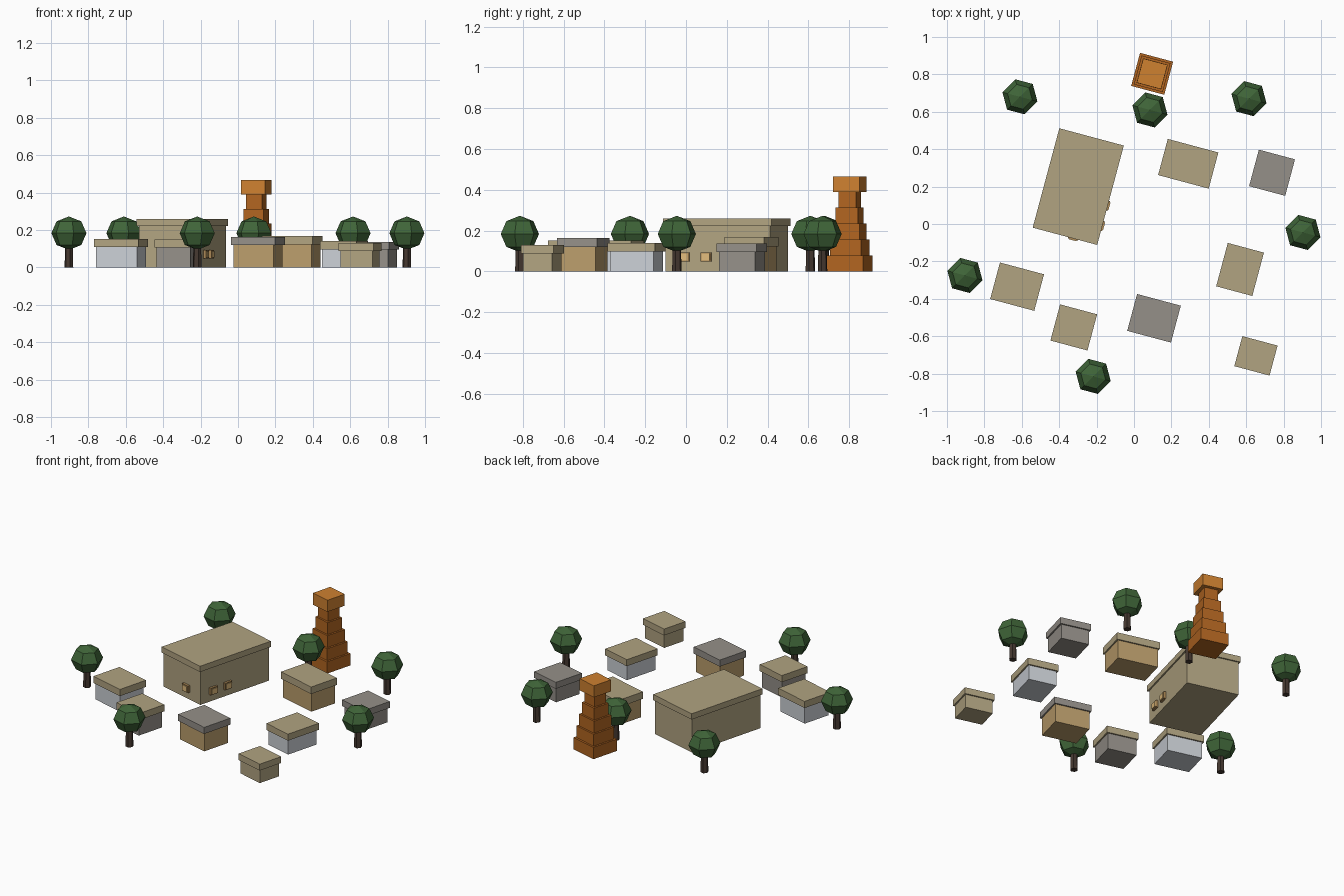
import bpy, math
from mathutils import Matrix, Vector

if "Cube" in bpy.data.objects:
    bpy.data.objects.remove(bpy.data.objects["Cube"])

ROT = Matrix.Rotation(math.radians(-15), 4, 'Z')


def mat(name, rgb):
    m = bpy.data.materials.new(name)
    m.diffuse_color = (*rgb, 1)
    m.use_nodes = True
    m.node_tree.nodes["Principled BSDF"].inputs["Base Color"].default_value = m.diffuse_color
    return m


STRAW = mat("straw_roof", (0.44, 0.37, 0.22))
TAN = mat("tan_wall", (0.44, 0.37, 0.22))
SLATE = mat("slate", (0.30, 0.28, 0.25))
OCHRE = mat("ochre_wall", (0.50, 0.34, 0.15))
WHITE = mat("pale_wall", (0.60, 0.63, 0.67))
ORANGE = mat("orange_cap", (0.62, 0.22, 0.03))
RUST = mat("rust_tower", (0.44, 0.13, 0.015))
LEAF = mat("leaf", (0.05, 0.13, 0.04))
BARK = mat("bark", (0.06, 0.04, 0.03))
GLOW = mat("window_pane", (0.75, 0.50, 0.20))
FRAME = mat("window_frame", (0.40, 0.24, 0.09))


def box(name, center, offset, size, z0, z1, material):
    """Box turned with the village; offset is in the turned axes."""
    p = Vector((*center, 0)) + ROT @ Vector((*offset, (z0 + z1) / 2))
    bpy.ops.mesh.primitive_cube_add(size=1)
    o = bpy.context.object
    o.name = name
    o.matrix_world = Matrix.Translation(p) @ ROT @ Matrix.Diagonal((*size, z1 - z0, 1))
    o.data.materials.append(material)
    return o


def house(name, center, w, d, eave, top, wall, roof):
    inset = 0.018
    box(name + "_walls", center, (0, 0), (w - inset, d - inset), 0, eave, wall)
    box(name + "_roof", center, (0, 0), (w, d), eave, top, roof)


# Main hall
HALL = (-0.298, 0.20)
house("hall", HALL, 0.357, 0.55, 0.222, 0.26, TAN, STRAW)

# Hall windows: one in front, two on the right side
box("front_window_frame", HALL, (0.045, -0.269), (0.054, 0.024), 0.047, 0.093, FRAME)
box("front_window_pane", HALL, (0.045, -0.271), (0.042, 0.028), 0.053, 0.087, GLOW)
for i, v in enumerate((-0.17, -0.058)):
    box(f"side_window_frame_{i}", HALL, (0.1725, v), (0.024, 0.054), 0.047, 0.093, FRAME)
    box(f"side_window_pane_{i}", HALL, (0.1745, v), (0.028, 0.042), 0.053, 0.087, GLOW)

# Small houses
for i, h in enumerate((
        ((-0.625, -0.335), 0.244, 0.202, 0.108, 0.152, WHITE, STRAW),
        ((-0.322, -0.553), 0.205, 0.200, 0.106, 0.150, SLATE, STRAW),
        ((0.107, -0.504), 0.242, 0.204, 0.120, 0.163, OCHRE, SLATE),
        ((0.567, -0.243), 0.200, 0.240, 0.097, 0.140, WHITE, STRAW),
        ((0.652, -0.705), 0.195, 0.166, 0.088, 0.130, TAN, STRAW),
        ((0.290, 0.322), 0.280, 0.200, 0.122, 0.168, OCHRE, STRAW),
        ((0.738, 0.274), 0.200, 0.202, 0.095, 0.137, SLATE, SLATE))):
    house(f"house_{i}", *h)

# Stepped tower with wider cap
TOWER = (0.097, 0.803)
for i in range(5):
    s = 0.183 - 0.0235 * i
    box(f"tower_tier_{i}", TOWER, (0, 0), (s, s), i * 0.078, (i + 1) * 0.078, RUST)
box("tower_cap", TOWER, (0, 0), (0.134, 0.134), 0.39, 0.466, ORANGE)

# Low-poly trees
for i, (x, y) in enumerate(((-0.61, 0.68), (0.085, 0.61), (0.615, 0.67),
                            (0.903, -0.045), (-0.904, -0.275), (-0.218, -0.815))):
    bpy.ops.mesh.primitive_cone_add(vertices=6, radius1=0.024, radius2=0.021, depth=0.12,
                                    location=(x, y, 0.06), rotation=(0, 0, math.radians(15)))
    trunk = bpy.context.object
    trunk.name = f"tree_trunk_{i}"
    trunk.data.materials.append(BARK)
    bpy.ops.mesh.primitive_uv_sphere_add(segments=6, ring_count=4, radius=0.097,
                                         location=(x, y, 0.183), rotation=(0, 0, math.radians(15)))
    crown = bpy.context.object
    crown.name = f"tree_crown_{i}"
    crown.scale.z = 0.92
    crown.data.materials.append(LEAF)
